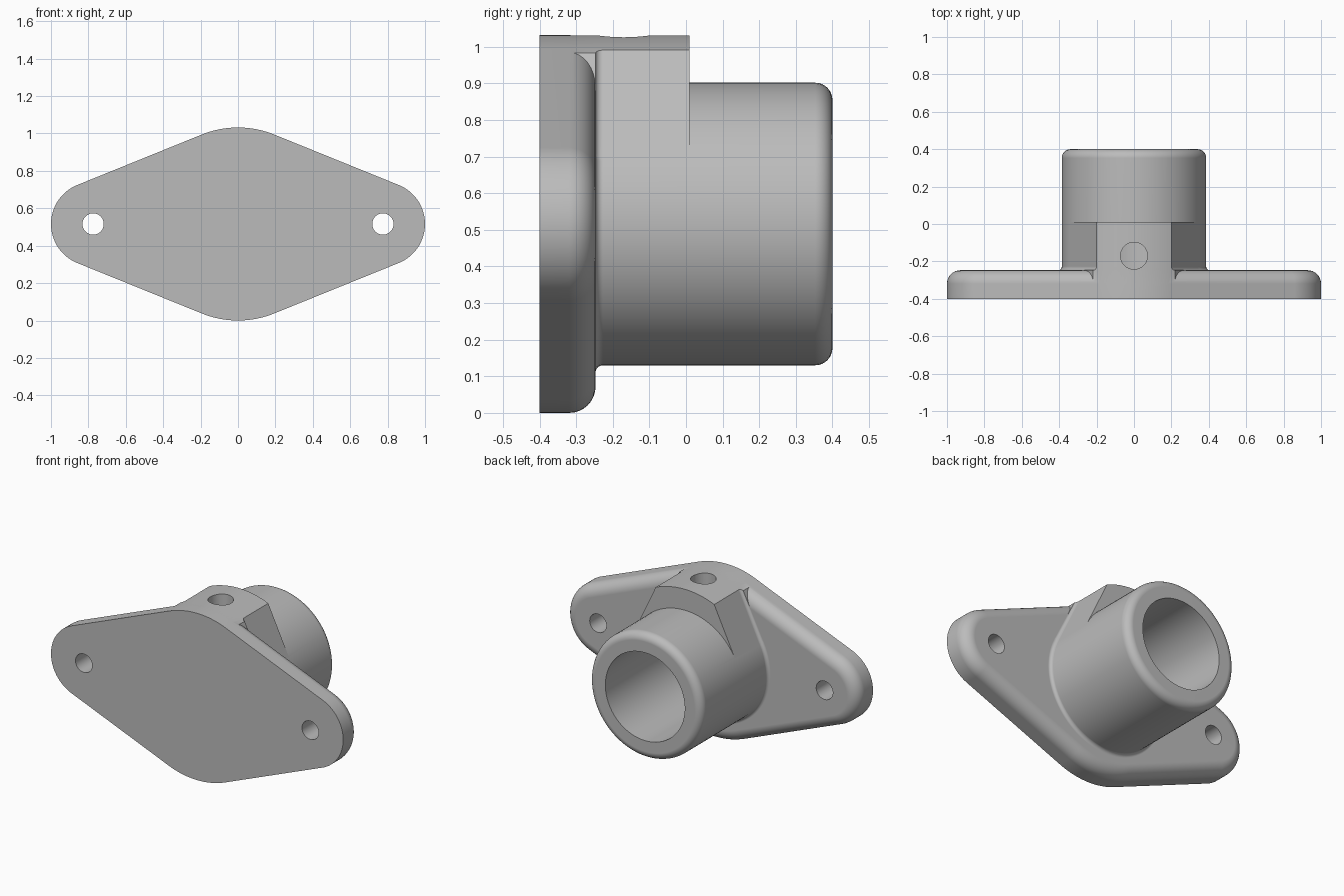
import bpy, bmesh
from math import sin, cos, pi, asin, acos, radians

# Remove the default object
cube = bpy.data.objects.get("Cube")
if cube:
    bpy.data.objects.remove(cube, do_unlink=True)

MID = 0.516          # height of the bore axis
TIP_X, TIP_R = 0.775, 0.225
BARREL_R = 0.386

grey = bpy.data.materials.new("plain grey")
grey.use_nodes = True
colour = (0.5, 0.5, 0.5, 1)
grey.diffuse_color = colour
grey.node_tree.nodes["Principled BSDF"].inputs["Base Color"].default_value = colour


def arc(cx, cz, r, a0, a1, n):
    return [(cx + r * cos(a0 + (a1 - a0) * i / n), cz + r * sin(a0 + (a1 - a0) * i / n))
            for i in range(n + 1)]


def loft(name, rings):
    """Closed solid through (y, outline) rings, each outline in x and z."""
    bm = bmesh.new()
    loops = [[bm.verts.new((x, y, z)) for x, z in pts] for y, pts in rings]
    n = len(loops[0])
    for a, b in zip(loops, loops[1:]):
        for i in range(n):
            j = (i + 1) % n
            bm.faces.new((a[i], a[j], b[j], b[i]))
    bm.faces.new(loops[0])
    bm.faces.new(loops[-1])
    bmesh.ops.recalc_face_normals(bm, faces=bm.faces)
    mesh = bpy.data.meshes.new(name)
    bm.to_mesh(mesh)
    bm.free()
    mesh.materials.append(grey)
    obj = bpy.data.objects.new(name, mesh)
    bpy.context.collection.objects.link(obj)
    return obj


def circle(r, x=0, z=MID, n=96):
    return arc(x, z, r, 0, 2 * pi, n)[:-1]


def flange_outline(inset):
    # Hull of the large middle circle and the two small tip circles
    t = pi / 2 - asin((MID - TIP_R) / TIP_X)
    big, small = MID - inset, TIP_R - inset
    return (arc(TIP_X, MID, small, -t, t, 32) + arc(0, MID, big, t, pi - t, 20)
            + arc(-TIP_X, MID, small, pi - t, pi + t, 32)
            + arc(0, MID, big, pi + t, 2 * pi - t, 20))


def boss_outline(grow):
    # Curved cap with straight flanks running tangent into the barrel
    top = MID - 0.0008
    half = asin(0.2 / top) + grow / top
    low = pi / 2 - asin(0.2 / top) - acos(BARREL_R / top)
    r = BARREL_R + grow - 0.0005
    return ([(r * cos(low), MID + r * sin(low))]
            + arc(0, MID, top, pi / 2 - half, pi / 2 + half, 24)
            + [(-r * cos(low), MID + r * sin(low)), (0, MID - 0.1)])


quarter = [radians(90) * i / 8 for i in range(9)]

# Flange plate with a rounded rear rim
EDGE = 0.072
body = loft("flanged_bearing_housing", [(-0.4, flange_outline(0))] + [
    (-0.247 - EDGE + EDGE * sin(a), flange_outline(EDGE * (1 - cos(a)))) for a in quarter])

# Barrel with a small root fillet and a rounded rear rim
FIL, RIM = 0.02, 0.047
root = [(-0.247 + FIL * (1 - cos(a)), FIL * (1 - sin(a))) for a in quarter]
barrel = loft("barrel", [(-0.34, circle(BARREL_R + FIL))]
              + [(y, circle(BARREL_R + g)) for y, g in root]
              + [(0.4 - RIM + RIM * sin(a), circle(BARREL_R - RIM * (1 - cos(a))))
                 for a in quarter])

# Oil boss on top of the barrel
boss = loft("oil_boss", [(-0.36, boss_outline(FIL))]
            + [(y, boss_outline(g)) for y, g in root] + [(0.01, boss_outline(0))])

# Cutters: blind bore, bolt holes and the oil hole
cutters = [loft("bore_cutter", [(-0.247, circle(0.272)), (0.6, circle(0.272))])]
for x in (-TIP_X, TIP_X):
    cutters.append(loft("bolt_cutter", [(-0.6, circle(0.057, x, n=40)), (0, circle(0.057, x, n=40))]))
oil = loft("oil_cutter", [(-0.35, circle(0.072, 0, 0, 40)), (0.35, circle(0.072, 0, 0, 40))])
oil.rotation_euler.x = pi / 2
oil.location = (0, -0.17, MID + 0.37)
cutters.append(oil)

# Combine everything into one solid
bpy.context.view_layer.objects.active = body
for kind, tools in (("UNION", [barrel, boss]), ("DIFFERENCE", cutters)):
    for tool in tools:
        mod = body.modifiers.new(kind.lower(), "BOOLEAN")
        mod.operation, mod.solver, mod.object = kind, "EXACT", tool
        bpy.ops.object.modifier_apply(modifier=mod.name)
        bpy.data.objects.remove(tool, do_unlink=True)

# Smooth shading with crisp edges
bpy.ops.object.select_all(action="DESELECT")
body.select_set(True)
bpy.ops.object.shade_smooth_by_angle(angle=radians(25))
weighted = body.modifiers.new("weighted normals", "WEIGHTED_NORMAL")
weighted.keep_sharp = True
